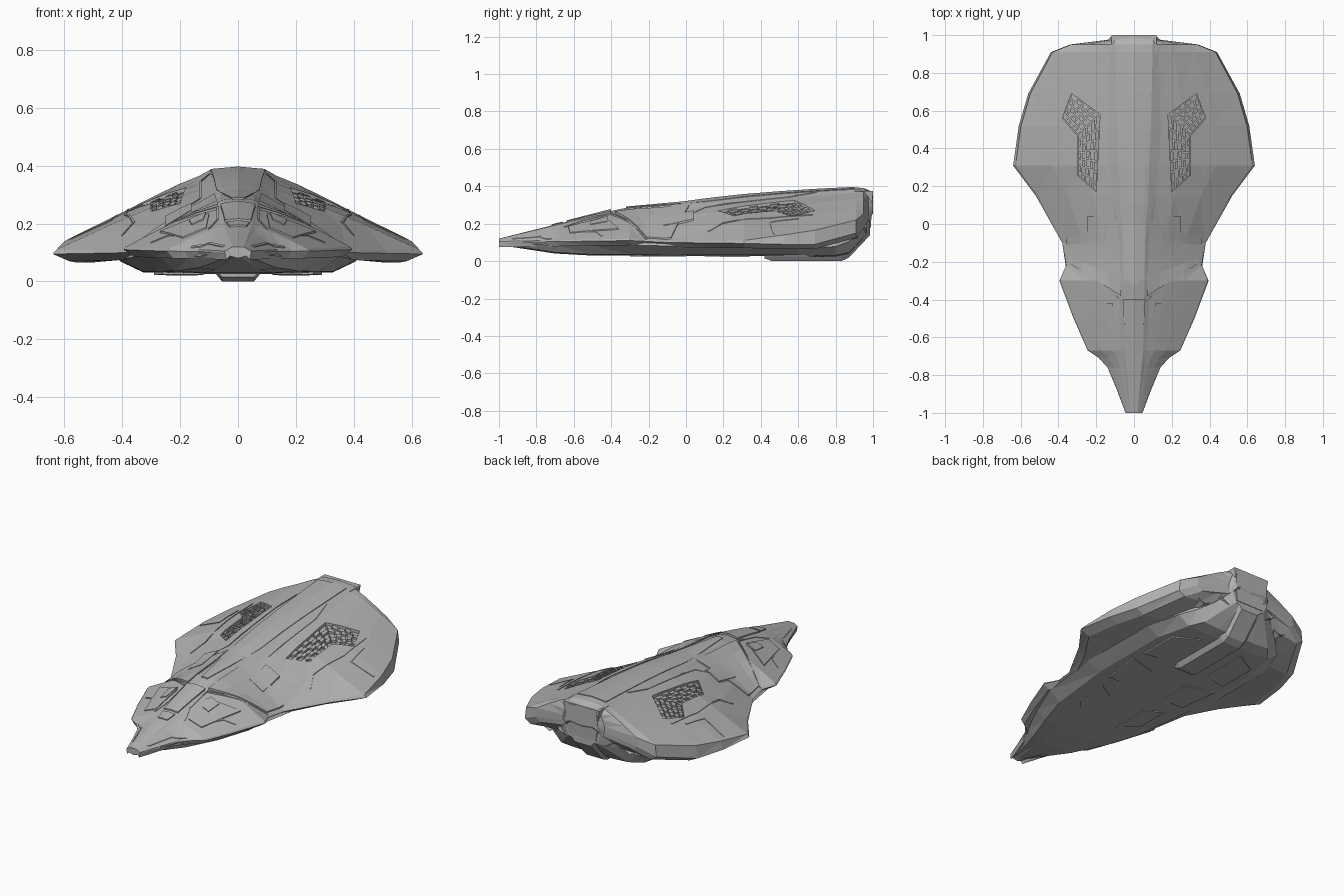
import bpy, bmesh, random
from mathutils import Vector

random.seed(4)
cube = bpy.data.objects.get("Cube")
if cube:
    bpy.data.objects.remove(cube)

hull_grey = bpy.data.materials.new("hull_grey")
hull_grey.use_nodes = True
GREY = (0.45, 0.45, 0.45, 1)
hull_grey.diffuse_color = GREY
hull_grey.node_tree.nodes["Principled BSDF"].inputs["Base Color"].default_value = GREY

# Outline curves along the length, as (y, value) pairs
EDGE = [(-1, .045), (-.88, .09), (-.76, .14), (-.71, .185), (-.67, .245), (-.5, .32), (-.3, .395),
        (-.22, .36), (-.1, .38), (.15, .52), (.31, .64), (.52, .61), (.69, .56),
        (.91, .44), (.95, .34), (.975, .14), (1, .11)]
EDGE_Z = [(-1, .105), (-.3, .12), (-.1, .105), (.31, .11), (.52, .14), (.69, .165), (.91, .22), (1, .3)]
RIM_Z = [(-1, .1), (-.3, .11), (-.1, .1), (.31, .095), (.52, .09), (.69, .09), (.8, .1), (.91, .15),
         (.95, .2), (1, .28)]
SPINE = [(-1, .02), (-.65, .05), (0, .06), (.5, .09), (1, .1)]
SPINE_Z = [(-1, .12), (-.68, .2), (-.35, .285), (0, .317), (.2, .346), (.6, .378), (.94, .395), (1, .37)]
BELLY = [(-.98, .03), (-.7, .17), (-.5, .27), (-.3, .35), (.1, .41), (.6, .41), (.8, .35),
         (.87, .28), (.93, .2), (.985, .12)]
BELLY_Z = [(-.98, .083), (-.88, .06), (-.6, .03), (.3, .027), (.8, .025), (.87, .04), (.985, .16)]
KEEL_Z = [(.42, .015), (.46, 0), (.83, 0), (.87, .018), (.985, .14)]


def at(curve, y):
    """Linear lookup in an outline curve."""
    if y <= curve[0][0]:
        return curve[0][1]
    for (a, va), (b, vb) in zip(curve, curve[1:]):
        if y <= b:
            return va + (vb - va) * (y - a) / (b - a)
    return curve[-1][1]


def deck_profile(y):
    """Half profile of the upper shell, from the spine out to the rim."""
    w, s, low, high = at(EDGE, y) * .98, at(SPINE, y), at(EDGE_Z, y), at(SPINE_Z, y)
    steps = [(0, .95), (.1, .84), (.33, .66), (.65, .36), (1, 0)]
    return [(0, high)] + [(s + (w - s) * t, low + (high - low) * f) for t, f in steps]


def deck(x, y):
    return at(deck_profile(y), abs(x))


def belly(x, y):
    return at(BELLY_Z, y)


def finish(name, bm):
    bmesh.ops.recalc_face_normals(bm, faces=bm.faces)
    mesh = bpy.data.meshes.new(name)
    bm.to_mesh(mesh)
    bm.free()
    mesh.materials.append(hull_grey)
    obj = bpy.data.objects.new(name, mesh)
    bpy.context.collection.objects.link(obj)
    return obj


def loft(name, curve, half_profile):
    """Skin mirrored half profiles at the curve's stations."""
    bm = bmesh.new()
    rings = []
    for y, _ in curve:
        half = half_profile(y)
        ring = half + [(-x, z) for x, z in half[-2:0:-1]]
        rings.append([bm.verts.new((x, y, z)) for x, z in ring])
    for a, b in zip(rings, rings[1:]):
        for i in range(len(a)):
            j = (i + 1) % len(a)
            bm.faces.new((a[i], a[j], b[j], b[i]))
    bm.faces.new(rings[0])
    bm.faces.new(rings[-1])
    bmesh.ops.triangulate(bm, faces=bm.faces)
    return finish(name, bm)


def drape(name, quads, low, high, ground=deck, n=4, closed=False):
    """Slabs following the hull surface, mirrored to both sides."""
    bm = bmesh.new()
    for quad in quads:
        for side in (1, -1):
            a, b, c, d = [Vector((x * side, y)) for x, y in quad]
            grid = []
            for i in range(n + 1):
                p, q = a.lerp(b, i / n), d.lerp(c, i / n)
                row = [p.lerp(q, j / n) for j in range(n + 1)]
                grid.append([bm.verts.new((v.x, v.y, ground(v.x, v.y) + low)) for v in row])
            for r, s in zip(grid, grid[1:]):
                for j in range(n):
                    bm.faces.new((r[j], r[j + 1], s[j + 1], s[j]))
    bmesh.ops.remove_doubles(bm, verts=bm.verts, dist=.0002)
    new = bmesh.ops.extrude_face_region(bm, geom=bm.faces[:], use_keep_orig=closed)["geom"]
    for v in new:
        if isinstance(v, bmesh.types.BMVert):
            v.co.z += high - low
    return finish(name, bm)


def strips(path, width=.007):
    """Narrow quads along a path."""
    out = []
    for a, b in zip(path, path[1:]):
        a, b = Vector(a), Vector(b)
        side = (b - a).orthogonal().normalized() * width / 2
        out.append([a + side, b + side, b - side, a - side])
    return out


def cells(quad, across, along):
    """Split a quad into shrunken cells."""
    a, b, c, d = [Vector(p) for p in quad]

    def spot(u, v):
        return a.lerp(b, u).lerp(d.lerp(c, u), v)
    for i in range(across):
        cut = random.uniform(-.3, .3)
        for j in range(along):
            u, v = (i + .12) / across, (j + .1 + (cut if j else 0)) / along
            uu, vv = (i + .88) / across, (j + .92 + (cut if j < along - 1 else 0)) / along
            yield [spot(u, v), spot(uu, v), spot(uu, vv), spot(u, vv)]


# Upper shell with a thick wing rim and a chamfer beneath
def shell_profile(y):
    w, low = at(EDGE, y), at(RIM_Z, y)
    return deck_profile(y) + [(w, low), (w * .91, low - .025), (w * .65, low - .012), (0, low - .02)]


upper_shell = loft("upper_shell", EDGE, shell_profile)


# Lower hull with sloping sides
def belly_profile(y):
    w, z = at(BELLY, y), at(BELLY_Z, y)
    top = max(at(RIM_Z, y), z + .02)
    return [(0, z), (w * .45, z), (w * .8, z + .006), (w, z + (top - z) * .7), (w * .95, top), (0, top)]


loft("lower_hull", BELLY, belly_profile)

# Recessed vents: bent pockets cut in the shell, filled with slats
front_arm = [(.3, .26), (.2, .17), (.18, .58), (.3, .47)]
rear_arm = [(.3, .47), (.18, .58), (.33, .69), (.38, .56)]
cutter = drape("vent_cutter", [front_arm, rear_arm], -.022, .05, closed=True)
cut = upper_shell.modifiers.new("vents", "BOOLEAN")
cut.operation = "DIFFERENCE"
cut.solver = "EXACT"
cut.object = cutter
graph = bpy.context.evaluated_depsgraph_get()
upper_shell.data = bpy.data.meshes.new_from_object(upper_shell.evaluated_get(graph))
upper_shell.modifiers.clear()
bpy.data.objects.remove(cutter)
slats = [list(cells(front_arm, 5, 7)), list(cells(rear_arm, 5, 5))]
for name, group in zip(("front_vent_slats", "rear_vent_slats"), slats):
    drape(name + "_low", group[::2], -.03, -.014, n=1)
    drape(name + "_high", group[1::2], -.03, -.007, n=1)

# Overlapping armour decks
drape("shoulder_deck", [[(.07, -.38), (.34, -.21), (.36, -.08), (.08, .02)]], -.01, .007)
drape("bow_deck", [[(.11, -.63), (.19, -.62), (.27, -.36), (.1, -.44)]], -.01, .005)
drape("spine_deck", [[(0, -.32), (.02, -.32), (.075, .1), (0, .1)],
                     [(0, .1), (.075, .1), (.095, .9), (0, .9)]], -.01, .004)
drape("cockpit_hood", [[(0, -.64), (.045, -.64), (.06, -.4), (0, -.4)]], -.01, .007)
drape("cockpit_block", [[(0, -.72), (.03, -.72), (.04, -.66), (0, -.66)]], -.01, .006)

# Raised hatches and seams on the deck
drape("deck_hatches", [[(.16, -.12), (.25, -.12), (.25, .04), (.16, .04)],
                       [(.12, -.51), (.16, -.51), (.17, -.42), (.11, -.42)]], -.01, .009)
seams = [[(.1, -.65), (.07, -.56), (.07, -.4), (.35, -.21)],
         [(.18, -.6), (.24, -.48), (.3, -.45)],
         [(.05, -.93), (.1, -.78), (.16, -.72)],
         [(.1, .7), (.13, .55), (.13, .1), (.2, 0)],
         [(.38, .68), (.39, .45), (.36, .2), (.4, .12)],
         [(.42, .6), (.44, .45), (.58, .47)]]
drape("deck_seams", [q for path in seams for q in strips(path)], -.01, .003)

# Belly plating
plates = [[(.12, -.3), (.22, -.2), (.22, 0), (.12, -.06)],
          [(.12, .1), (.26, .1), (.29, .34), (.12, .3)],
          [(.14, .45), (.28, .42), (.28, .66), (.14, .74)]]
drape("belly_plates", plates, .02, -.004, ground=belly)


# Keel running up the stern
def keel_profile(y):
    low = at(KEEL_Z, y)
    return [(0, low), (.055, low), (.08, low + .03), (.08, low + .06), (0, low + .06)]


loft("keel", KEEL_Z, keel_profile)

# Faceted stern blocks and thrusters on each side
for side, word in ((1, "left"), (-1, "right")):
    for part, x, z, r, front, back in (("inner_thruster", .13, .21, .08, .8, .965),
                                       ("outer_thruster", .27, .17, .065, .72, .92)):
        bm = bmesh.new()
        bmesh.ops.create_cone(bm, cap_ends=True, segments=6, radius1=r, radius2=r * .75, depth=1)
        end = max(bm.faces, key=lambda f: f.calc_center_median().z)
        bmesh.ops.inset_region(bm, faces=[end], thickness=.012)
        for v in end.verts:
            v.co.z -= .25
        for v in bm.verts:
            a, b, c = v.co
            v.co = (side * (x + a), front + (back - front) * (c + .5), z + b)
        finish(word + "_" + part, bm)

# Stern cap at the end of the spine
bm = bmesh.new()
bmesh.ops.create_cube(bm, size=1)
for v in bm.verts:
    top = v.co.z > 0
    v.co = (v.co.x * (.24 if top else .18), .95 + v.co.y * .1, .375 if top else .18)
    if not top:
        v.co.y -= .012
finish("stern_cap", bm)
